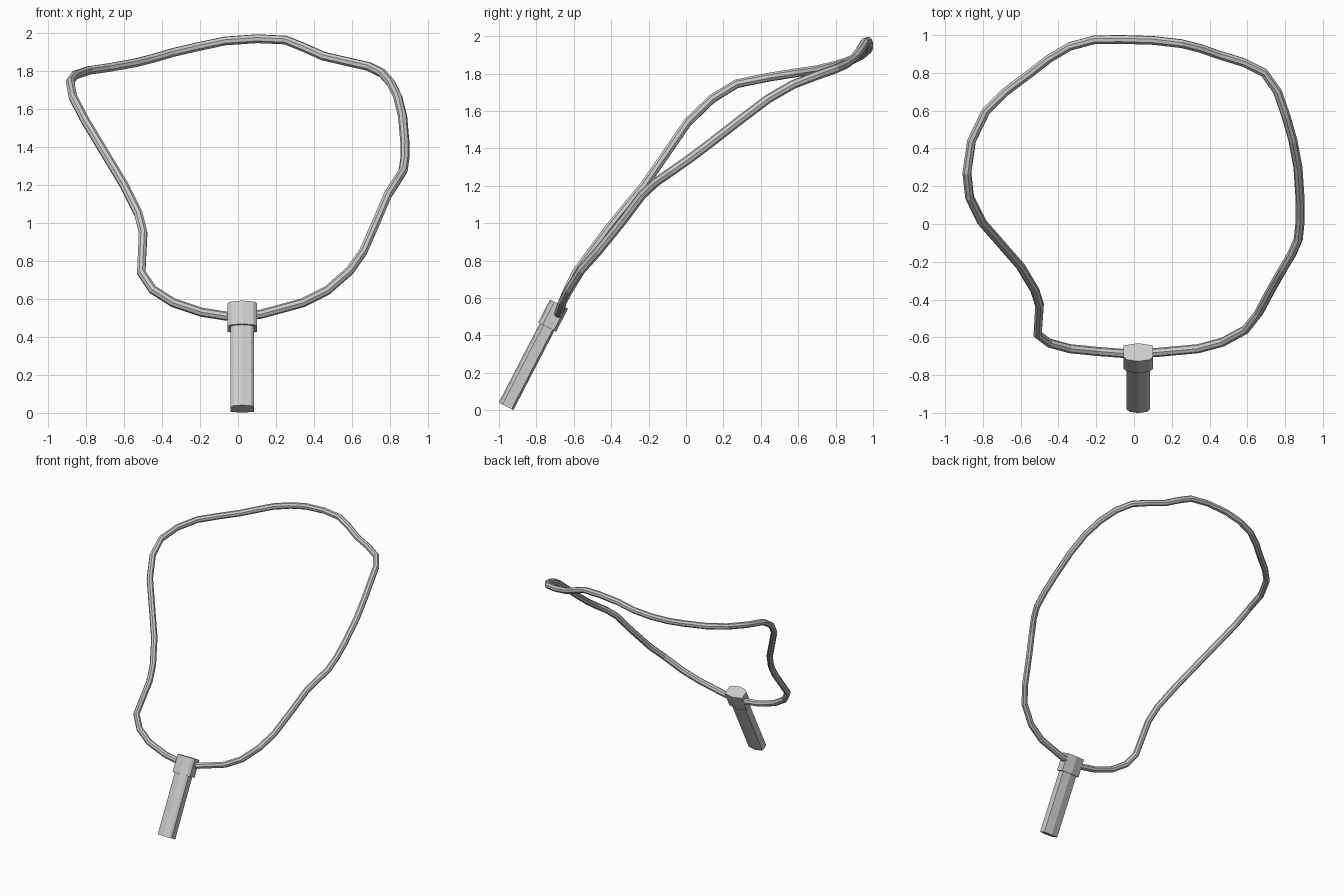
import bpy, bmesh
from mathutils import Vector

# Cord: closed faceted tube following a loose loop
path = [
    (0.02, -0.685, 0.51), (0.12, -0.68, 0.52), (0.34, -0.66, 0.58), (0.47, -0.625, 0.645),
    (0.59, -0.56, 0.75), (0.66, -0.47, 0.85), (0.73, -0.34, 1.01), (0.79, -0.235, 1.15),
    (0.835, -0.16, 1.22), (0.87, -0.08, 1.275), (0.88, 0.02, 1.345), (0.88, 0.12, 1.42),
    (0.868, 0.3, 1.56), (0.842, 0.44, 1.665), (0.805, 0.57, 1.74), (0.76, 0.70, 1.79),
    (0.69, 0.80, 1.825), (0.58, 0.855, 1.85), (0.45, 0.895, 1.88), (0.35, 0.93, 1.925),
    (0.25, 0.955, 1.965), (0.10, 0.972, 1.972), (-0.07, 0.977, 1.96), (-0.21, 0.975, 1.93),
    (-0.34, 0.94, 1.90), (-0.45, 0.875, 1.868), (-0.54, 0.805, 1.845), (-0.68, 0.70, 1.82),
    (-0.785, 0.595, 1.805), (-0.86, 0.44, 1.78), (-0.885, 0.27, 1.745), (-0.87, 0.14, 1.665),
    (-0.805, 0.01, 1.54), (-0.60, -0.225, 1.20), (-0.525, -0.35, 1.05), (-0.50, -0.43, 0.95),
    (-0.51, -0.585, 0.74), (-0.45, -0.63, 0.65), (-0.34, -0.66, 0.58), (-0.19, -0.675, 0.53),
    (-0.06, -0.685, 0.51),
]
curve = bpy.data.curves.new("cord", 'CURVE')
curve.dimensions = '3D'
curve.bevel_depth = 0.024
curve.bevel_resolution = 2
spline = curve.splines.new('POLY')
spline.points.add(len(path) - 1)
for p, co in zip(spline.points, path):
    p.co = (*co, 1)
spline.use_cyclic_u = True
spline.use_smooth = False
cord = bpy.data.objects.new("cord", curve)
bpy.context.collection.objects.link(cord)

# Tilted pendant axes: along its length and out of its front
AXIS = Vector((0, 0.46, 0.888))
FRONT = Vector((0, -0.888, 0.46))
BASE = Vector((0.023, -0.962, 0.021))


def pendant_part(name, half_width, half_depth, start, end):
    """Prism with chamfered front corners and slightly peaked front and back."""
    w, d = half_width, half_depth
    right = [(0, d), (w * 0.75, d * 0.82), (w, d * 0.5), (w, -d * 0.75), (0, -d)]
    outline = right + [(-x, y) for x, y in reversed(right[1:-1])]
    bm = bmesh.new()
    verts = [bm.verts.new(BASE + Vector((x, 0, 0)) + FRONT * y + AXIS * start) for x, y in outline]
    face = bm.faces.new(verts)
    ext = bmesh.ops.extrude_face_region(bm, geom=[face], use_keep_orig=True)
    top = [v for v in ext["geom"] if isinstance(v, bmesh.types.BMVert)]
    bmesh.ops.translate(bm, verts=top, vec=AXIS * (end - start))
    bmesh.ops.recalc_face_normals(bm, faces=bm.faces)
    mesh = bpy.data.meshes.new(name)
    bm.to_mesh(mesh)
    bm.free()
    bpy.context.collection.objects.link(bpy.data.objects.new(name, mesh))


# Pendant body and the wider cap the cord runs through
pendant_part("pendant_body", 0.062, 0.044, 0.0, 0.50)
pendant_part("pendant_cap", 0.078, 0.054, 0.477, 0.615)
